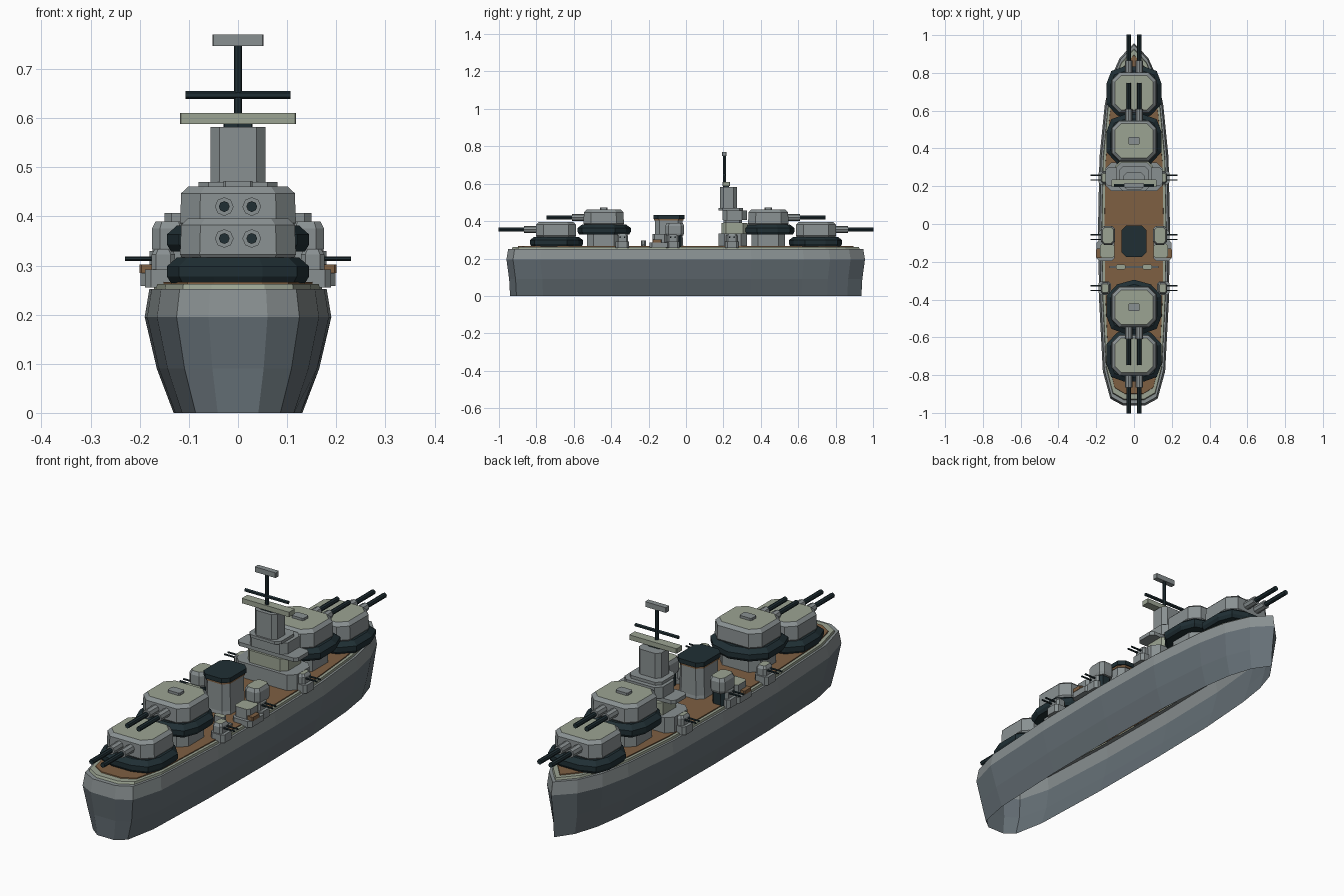
import bpy, bmesh
from mathutils import Vector

if "Cube" in bpy.data.objects:
    bpy.data.objects.remove(bpy.data.objects["Cube"])


def material(name, r, g, b):
    m = bpy.data.materials.new(name)
    m.use_nodes = True
    m.diffuse_color = (r, g, b, 1)
    m.node_tree.nodes["Principled BSDF"].inputs["Base Color"].default_value = (r, g, b, 1)
    return m


HULL = material("hull blue grey", .13, .16, .18)
GREY = material("light grey", .25, .28, .285)
OLIVE = material("pale olive", .33, .37, .29)
NAVY = material("dark navy", .014, .028, .034)
BROWN = material("deck brown", .21, .115, .055)


def finish(name, bm, mats):
    mesh = bpy.data.meshes.new(name)
    bm.normal_update()
    bm.to_mesh(mesh)
    bm.free()
    for m in mats:
        mesh.materials.append(m)
    ob = bpy.data.objects.new(name, mesh)
    bpy.context.collection.objects.link(ob)
    return ob


def loft(name, outline, levels, mat, cap=None, at=(0, 0), top=True, bottom=True):
    """Stack scaled copies of an anticlockwise outline; levels are (z, x scale, y scale)."""
    bm = bmesh.new()
    rings = [[bm.verts.new((at[0] + x * sx, at[1] + y * sy, z)) for x, y in outline]
             for z, sx, sy in levels]
    n = len(outline)
    for a, b in zip(rings, rings[1:]):
        for i in range(n):
            j = (i + 1) % n
            bm.faces.new((a[i], a[j], b[j], b[i]))
    if top:
        bm.faces.new(rings[-1]).material_index = 1 if cap else 0
    if bottom:
        bm.faces.new(rings[0][::-1])
    return finish(name, bm, [mat, cap] if cap else [mat])


def chamfered(w, d, c):
    """Rectangle outline with half sizes w, d and cut corners."""
    return [(w, c - d), (w, d - c), (w - c, d), (c - w, d),
            (-w, d - c), (-w, c - d), (c - w, -d), (w - c, -d)]


def block(name, x, y, z0, z1, w, d, c, mat, cap=None):
    return loft(name, chamfered(w, d, c), [(z0, 1, 1), (z1, 1, 1)], mat, cap, (x, y))


def rod(name, a, b, r, mat, sides=8):
    a, b = Vector(a), Vector(b)
    bm = bmesh.new()
    bmesh.ops.create_cone(bm, cap_ends=True, segments=sides, radius1=r, radius2=r,
                          depth=(b - a).length)
    ob = finish(name, bm, [mat])
    ob.location = (a + b) / 2
    ob.rotation_euler = (b - a).to_track_quat('Z', 'Y').to_euler()
    return ob


# Hull: one half of the plan from stern to bow, mirrored across x
half = [(.06, -.96), (.125, -.925), (.165, -.78), (.185, -.4), (.19, 0),
        (.183, .35), (.155, .63), (.125, .77), (.075, .88)]
plan = half + [(0, .957)] + [(-x, y) for x, y in reversed(half)]
hull = loft("hull", plan, [(0, .69, .98), (.09, .87, .985), (.195, 1, 1), (.252, .95, .99),
                           (.252, .86, .955)], HULL, GREY, top=False, bottom=False)
for p in hull.data.polygons:
    p.material_index = int(p.center.z > .2)

# Deck with a raised waterway round its edge
loft("waterway", plan, [(.252, .9, .97), (.262, .89, .965), (.262, .8, .92)],
     OLIVE, top=False, bottom=False)
loft("deck", plan, [(.252, .83, .94), (.266, .82, .935)], BROWN, bottom=False)

# Main gun turrets: a low outer and a raised inner one at each end
base_half = [(.05, -.14), (.12, -.115), (.145, -.05), (.145, .06), (.09, .12)]
base_plan = base_half + [(0, .145)] + [(-x, y) for x, y in reversed(base_half)]
for end, side in ((-1, "stern"), (1, "bow")):
    for dist, lift, kind in ((.695, 0, "low"), (.44, .065, "raised")):
        y, tag = end * dist, f"{side}_{kind}"
        ring = base_plan if end < 0 else [(-px, -py) for px, py in base_plan]
        if lift:
            block(tag + "_pedestal", 0, y, .26, .335, .1, .09, .035, GREY)
        loft(tag + "_barbette", ring,
             [(.264 + lift, .94, .94), (.278 + lift, 1, 1), (.298 + lift, 1, 1),
              (.316 + lift, .86, .83)], NAVY, at=(0, y))
        loft(tag + "_turret", chamfered(.118, .108, .04),
             [(.312 + lift, .94, .94), (.322 + lift, 1, 1), (.382 + lift, .98, .98),
              (.396 + lift, .86, .85)], GREY, OLIVE, (0, y))
        if lift:
            block(tag + "_hatch", 0, y, .455, .472, .03, .02, .005, GREY)
        z = .355 + lift
        for x in (-.028, .028):
            rod(tag + "_sleeve", (x, y + end * .09, z), (x, y + end * .17, z), .019, GREY)
            rod(tag + "_barrel", (x, y + end * .1, z), (x, end * (dist + .307), z), .011, NAVY)

# Bridge: stacked tiers, then the tower
block("bridge_base", 0, .25, .262, .335, .15, .075, .03, GREY)
block("bridge_lower_tier", 0, .26, .335, .39, .1, .07, .025, OLIVE)
block("bridge_wing_platform", 0, .25, .39, .407, .15, .05, .015, GREY)
block("bridge_upper_tier", 0, .26, .407, .457, .095, .065, .025, GREY)
block("tower_platform", 0, .24, .457, .47, .08, .065, .02, GREY)
block("tower", 0, .228, .47, .582, .056, .045, .018, GREY)

# Mast and aerials
block("tower_rangefinder", 0, .215, .588, .61, .118, .02, .002, OLIVE)
block("rangefinder_post", 0, .215, .58, .59, .03, .015, .003, NAVY)
rod("mast", (0, .207, .58), (0, .207, .75), .008, NAVY)
rod("mast_yard", (-.107, .205, .647), (.107, .205, .647), .008, NAVY, 6)
block("mast_aerial", 0, .205, .747, .77, .052, .012, .002, GREY)

# Funnel with a dark cap
loft("funnel", chamfered(.062, .075, .025),
     [(.262, 1.05, 1.05), (.28, 1, 1), (.41, .95, .98)], GREY, at=(0, -.092))
block("funnel_band", 0, -.092, .403, .412, .062, .078, .025, BROWN)
block("funnel_cap", 0, -.092, .412, .432, .066, .083, .025, NAVY)

# Midship fittings on both sides
for s, side in ((1, "left"), (-1, "right")):
    block(side + "_director_base", s * .137, -.06, .262, .325, .03, .035, .012, NAVY)
    loft(side + "_director", chamfered(.037, .05, .016),
         [(.322, .9, .9), (.335, 1, 1), (.375, 1, 1), (.39, .8, .85)],
         GREY, OLIVE, (s * .138, -.06))
    block(side + "_side_platform", s * .15, -.14, .258, .285, .048, .055, .014, GREY)
    block(side + "_deck_house", s * .142, -.142, .285, .33, .038, .038, .012, GREY, OLIVE)
    block(side + "_side_locker", s * .185, -.155, .285, .302, .015, .025, .004, BROWN)
    block(side + "_vent", s * .07, -.228, .262, .296, .024, .013, .006, GREY, OLIVE)

    # Light twin guns pointing outboard
    for y, place in ((.245, "fore"), (-.07, "middle"), (-.34, "aft")):
        tag = f"{side}_{place}_light_gun"
        block(tag + "_base", s * .155, y, .255, .292, .034, .036, .012, GREY)
        loft(tag + "_mount", chamfered(.024, .03, .009),
             [(.292, 1, 1), (.322, 1, 1), (.334, .7, .75)], GREY, OLIVE, (s * .152, y))
        for dy in (-.012, .012):
            rod(tag + "_barrel", (s * .155, y + dy, .314), (s * .23, y + dy, .314),
                .0045, NAVY, 6)

# Low breakwater linking the vents
block("breakwater", 0, -.228, .262, .274, .13, .005, .001, GREY)
